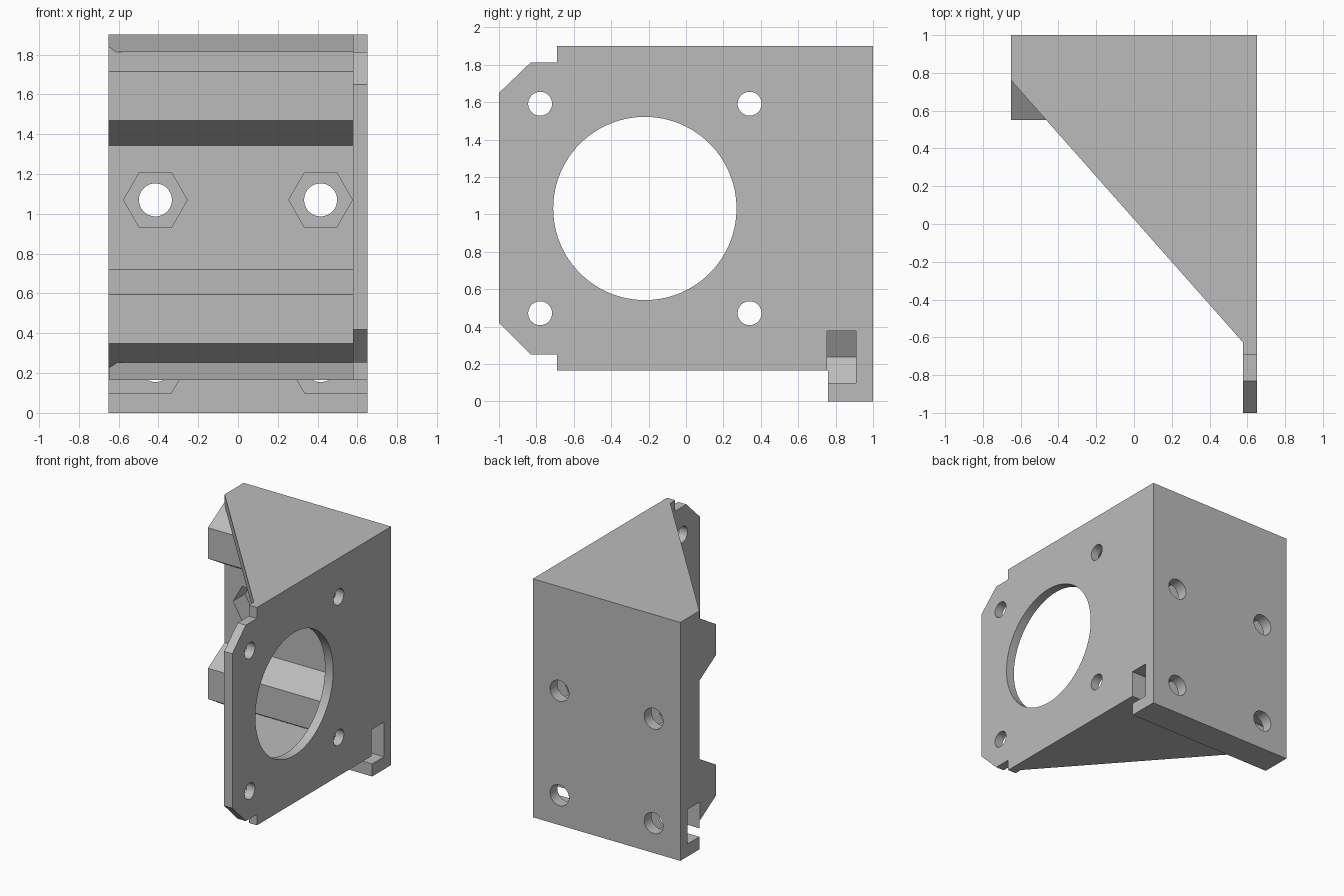
import bpy
import bmesh
import math

cube = bpy.data.objects.get("Cube")
if cube:
    bpy.data.objects.remove(cube, do_unlink=True)

grey = bpy.data.materials.new("plain grey")
grey.use_nodes = True
colour = (0.5, 0.5, 0.5, 1)
grey.diffuse_color = colour
grey.node_tree.nodes["Principled BSDF"].inputs["Base Color"].default_value = colour


def prism(name, points, axis, low, high):
    """Extrude a flat profile along one axis; the points use the other two."""
    place = {
        "x": lambda a, b, d: (d, a, b),
        "y": lambda a, b, d: (a, d, b),
        "z": lambda a, b, d: (a, b, d),
    }[axis]
    bm = bmesh.new()
    rings = [[bm.verts.new(place(a, b, d)) for a, b in points] for d in (low, high)]
    for ring in rings:
        bm.faces.new(ring)
    n = len(points)
    for i in range(n):
        j = (i + 1) % n
        bm.faces.new((rings[0][i], rings[0][j], rings[1][j], rings[1][i]))
    bmesh.ops.recalc_face_normals(bm, faces=bm.faces)
    mesh = bpy.data.meshes.new(name)
    bm.to_mesh(mesh)
    bm.free()
    obj = bpy.data.objects.new(name, mesh)
    bpy.context.collection.objects.link(obj)
    return obj


def ngon(a, b, radius, sides):
    return [(a + radius * math.cos(math.tau * i / sides),
             b + radius * math.sin(math.tau * i / sides)) for i in range(sides)]


def rect(a0, a1, b0, b1):
    return [(a0, b0), (a1, b0), (a1, b1), (a0, b1)]


def combine(body, tool, operation):
    mod = body.modifiers.new(operation.title(), "BOOLEAN")
    mod.operation = operation
    mod.solver = "EXACT"
    mod.object = tool
    bpy.context.view_layer.objects.active = body
    bpy.ops.object.modifier_apply(modifier=mod.name)
    bpy.data.objects.remove(tool, do_unlink=True)


WALL, HALF, INNER = 0.76, 0.65, 0.578

# Back wall
bracket = prism("motor_bracket", rect(-HALF, HALF, 0, 1.9), "y", WALL, 1)

# Motor plate with stepped, chamfered front corners
plate_outline = [
    (1, 0.165), (1, 1.9), (-0.69, 1.9), (-0.69, 1.813), (-0.83, 1.813),
    (-1, 1.65), (-1, 0.42), (-0.83, 0.252), (-0.69, 0.252), (-0.69, 0.165),
]
combine(bracket, prism("motor_plate", plate_outline, "x", INNER, HALF), "UNION")

# Triangular gussets
gusset = [(-HALF, 1), (-HALF, WALL), (0.633, -0.69), (HALF, -0.69), (HALF, 1)]
for name, z in (("bottom_gusset", 0.165), ("top_gusset", 1.813)):
    combine(bracket, prism(name, gusset, "z", z, z + 0.087), "UNION")

# Tapered rails across the front of the wall
for name, z in (("lower_rail", 0.472), ("upper_rail", 1.592)):
    rail = [(0.8, z - 0.248), (WALL, z - 0.248), (0.55, z - 0.123),
            (0.55, z + 0.123), (WALL, z + 0.248), (0.8, z + 0.248)]
    combine(bracket, prism(name, rail, "x", -HALF, 0.6), "UNION")

# Bolt holes and nut pockets in the wall; the lower pockets open sideways
for side in (-1, 1):
    x = side * 0.415
    for z in (0.238, 1.07):
        combine(bracket, prism("bolt_hole", ngon(x, z, 0.083, 40), "y", 0.7 if z > 1 else 0.8, 1.1), "DIFFERENCE")
    combine(bracket, prism("nut_pocket", ngon(x, 1.07, 0.16, 6), "y", 0.7, 0.91), "DIFFERENCE")
    slot = [(x - side * 0.16, 0.238), (x - side * 0.08, 0.1), (side * 0.8, 0.1),
            (side * 0.8, 0.376), (x - side * 0.08, 0.376)]
    combine(bracket, prism("nut_slot", slot, "y", 0.755, 0.91), "DIFFERENCE")

# Motor opening and screw holes
combine(bracket, prism("motor_opening", ngon(-0.22, 1.032, 0.49, 96), "x", 0.5, 0.8), "DIFFERENCE")
for y in (-0.78, 0.34):
    for z in (0.472, 1.592):
        combine(bracket, prism("screw_hole", ngon(y, z, 0.064, 40), "x", 0.5, 0.8), "DIFFERENCE")

# Finish
bracket.data.materials.clear()
bracket.data.materials.append(grey)
for face in bracket.data.polygons:
    face.material_index = 0
bpy.ops.object.select_all(action="DESELECT")
bracket.select_set(True)
bpy.context.view_layer.objects.active = bracket
bpy.ops.object.shade_smooth_by_angle(angle=math.radians(30))
